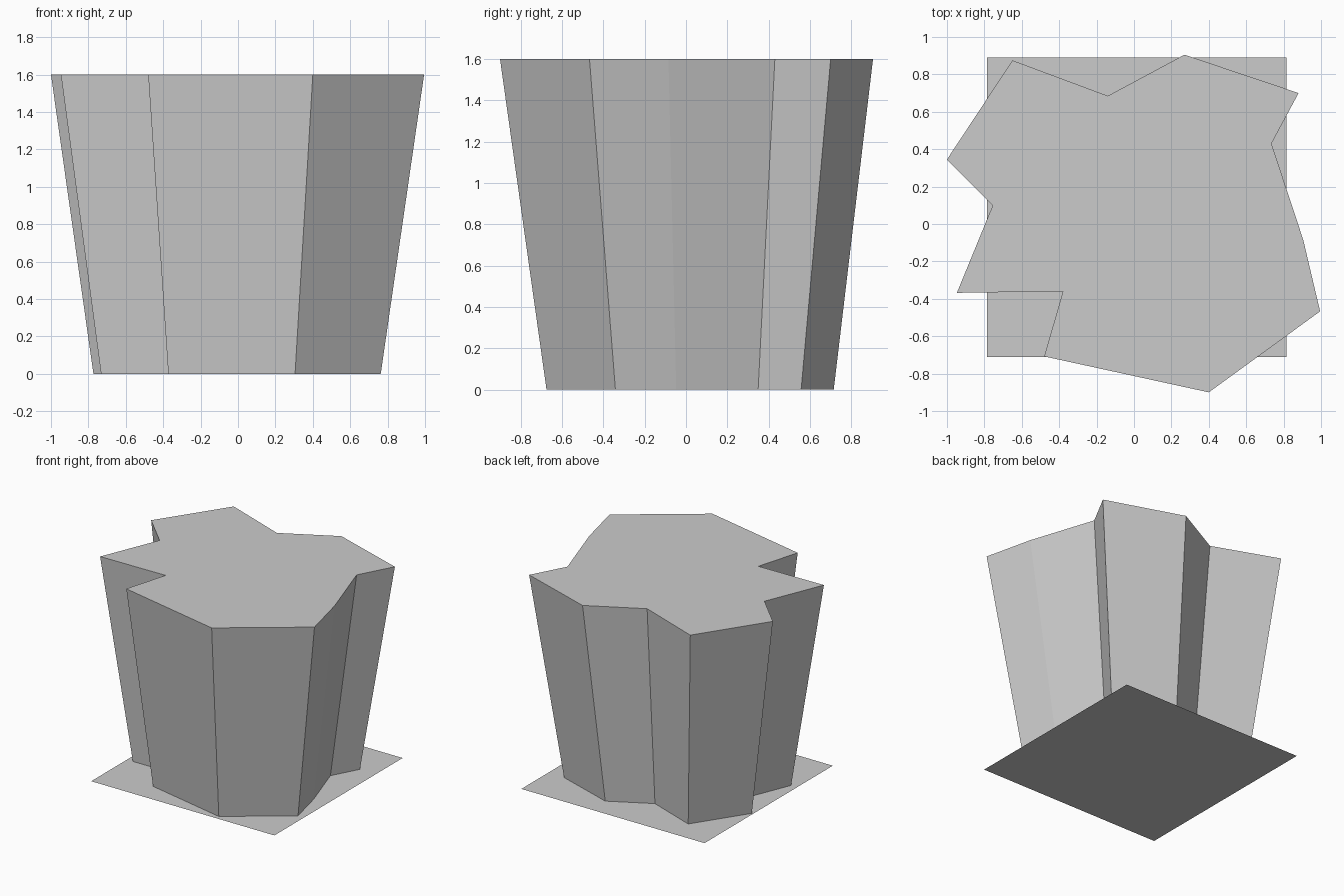
import bpy
import bmesh

if "Cube" in bpy.data.objects:
    bpy.data.objects.remove(bpy.data.objects["Cube"])

HEIGHT = 1.6
TAPER = 0.77
SHIFT = (-0.003, 0.018)

# irregular star outline of the top, counter-clockwise
outline = [
    (0.40, -0.90), (0.995, -0.467), (0.905, -0.085), (0.735, 0.43),
    (0.88, 0.70), (0.27, 0.905), (-0.14, 0.685), (-0.65, 0.875),
    (-1.0, 0.345), (-0.755, 0.10), (-0.947, -0.368), (-0.38, -0.36),
    (-0.48, -0.708),
]


def add_object(name, bm):
    mesh = bpy.data.meshes.new(name)
    bm.to_mesh(mesh)
    bm.free()
    obj = bpy.data.objects.new(name, mesh)
    bpy.context.collection.objects.link(obj)
    return obj


# tapered body: narrower foot, flat top, open where it meets the base sheet
bm = bmesh.new()
low = [bm.verts.new((x * TAPER + SHIFT[0], y * TAPER + SHIFT[1], 0)) for x, y in outline]
high = [bm.verts.new((x, y, HEIGHT)) for x, y in outline]
for i in range(len(outline)):
    j = (i + 1) % len(outline)
    bm.faces.new((low[i], low[j], high[j], high[i]))
bm.faces.new(high)
add_object("body", bm)

# flat square base sheet
bm = bmesh.new()
corners = [(-0.785, -0.71), (0.815, -0.71), (0.815, 0.89), (-0.785, 0.89)]
bm.faces.new([bm.verts.new((x, y, 0)) for x, y in corners])
add_object("base_sheet", bm)
